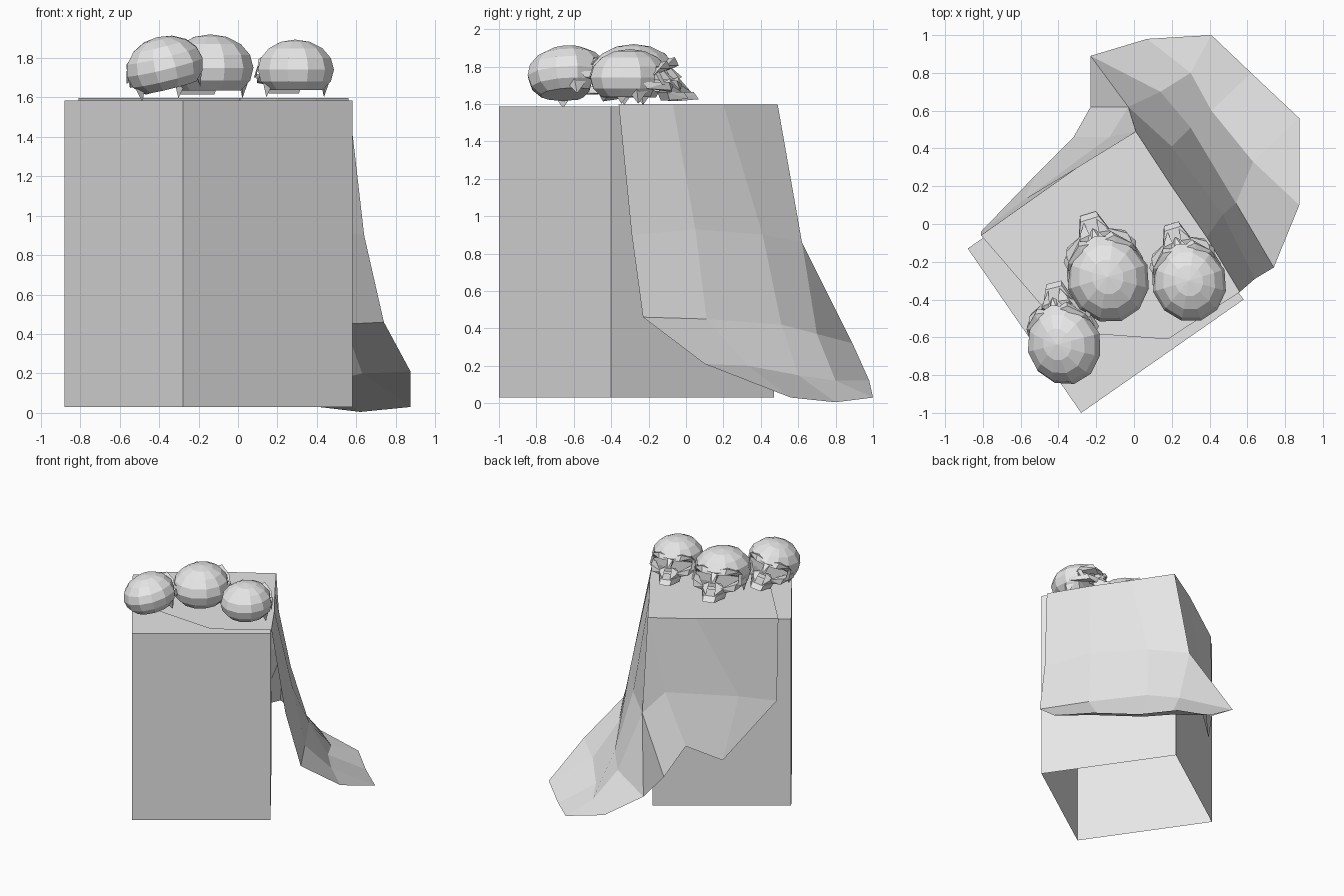
import bpy, bmesh
from mathutils import Matrix, Vector

cube = bpy.data.objects.get("Cube")
if cube:
    bpy.data.objects.remove(cube)

grey = bpy.data.materials.new("plain_grey")
grey.use_nodes = True
grey.diffuse_color = (0.8, 0.8, 0.8, 1)
grey.node_tree.nodes["Principled BSDF"].inputs["Base Color"].default_value = grey.diffuse_color


def finish(bm, name, matrix=None):
    mesh = bpy.data.meshes.new(name)
    bm.to_mesh(mesh)
    bm.free()
    mesh.materials.append(grey)
    obj = bpy.data.objects.new(name, mesh)
    bpy.context.collection.objects.link(obj)
    if matrix:
        obj.matrix_world = matrix
    return obj


def add_face(bm, points):
    """Add a face, dropping repeated neighbouring points."""
    kept = []
    for p in points:
        if p not in kept:
            kept.append(p)
    if len(kept) > 2:
        bm.faces.new([bm.verts.new(p) for p in kept])


def add_sheet(bm, rows):
    for upper, lower in zip(rows, rows[1:]):
        for i in range(len(upper) - 1):
            add_face(bm, (upper[i], lower[i], lower[i + 1], upper[i + 1]))


def add_hull(bm, points):
    verts = [bm.verts.new(p) for p in points]
    result = bmesh.ops.convex_hull(bm, input=verts)
    spare = {v for v in result["geom_interior"] + result["geom_unused"]
             if isinstance(v, bmesh.types.BMVert)}
    bmesh.ops.delete(bm, geom=list(spare), context="VERTS")


# Pedestal: turned box, open underneath
bm = bmesh.new()
plan = [(-.88, -.13), (-.28, -1), (.58, -.4), (-.02, .47)]
low = [bm.verts.new((x, y, .03)) for x, y in plan]
high = [bm.verts.new((x, y, 1.585)) for x, y in plan]
bm.faces.new(high)
for i in range(4):
    j = (i + 1) % 4
    bm.faces.new((low[i], low[j], high[j], high[i]))
finish(bm, "pedestal")

# Cloth: flat top, wide flaring side fall and shorter back fall
TOP = 1.597
near, edge_a, edge_b = (.56, -.36, TOP), (.385, -.07, TOP), (.2, .2, TOP)
corner, edge_c, far = (.01, .49, TOP), (-.3, .3, TOP), (-.81, -.06, TOP)
fold, hem, tuck = (-.03, .62, .86), (-.23, .89, .32), (-.23, .62, .38)
tip, side_end, far_end = (.875, .1, .21), (.07, .98, .12), (-.81, -.04, .92)
bm = bmesh.new()
add_face(bm, (near, edge_a, edge_b, corner, edge_c, far, (-.37, -.57, TOP), (.18, -.61, TOP)))
add_sheet(bm, [
    (near, edge_a, edge_b, corner, corner),
    ((.64, -.29, .9), (.47, .05, .93), (.2, .41, .9), fold, fold),
    ((.74, -.23, .46), (.54, .11, .45), (.3, .51, .42), (.14, .7, .37), hem),
    (tip, (.63, .33, .2), (.41, .6, .15), (.3, .8, .12), side_end),
    (tip, (.875, .56, .03), (.62, .8, .005), (.41, 1, .03), side_end)])
add_sheet(bm, [
    (corner, corner, edge_c, far),
    (fold, (-.13, .46, 1), (-.58, .13, .96), far_end),
    (tuck, (-.32, .46, .6), (-.52, .26, .46), far_end)])
add_face(bm, (fold, hem, tuck))
bmesh.ops.remove_doubles(bm, verts=bm.verts, dist=.001)
bmesh.ops.recalc_face_normals(bm, faces=bm.faces)
cloth = finish(bm, "draped_cloth")
if cloth.data.polygons[0].normal.z < 0:
    cloth.data.flip_normals()


def make_skull(name, place, scale, turn, roll):
    bm = bmesh.new()
    # Cranium, cut flat below and pushed back behind the eye sockets
    bmesh.ops.create_uvsphere(bm, u_segments=12, v_segments=8, radius=1)
    for v in bm.verts:
        v.co = Vector((v.co.x * .22, v.co.y * .245, v.co.z * .17 + .145))
        if v.co.y > .1 and v.co.z < .2:
            v.co.y = .1
        if v.co.y > 0:
            v.co.x *= 1 - v.co.y * .6
        v.co.z = max(v.co.z, .03)
    bmesh.ops.dissolve_degenerate(bm, edges=bm.edges, dist=.001)
    # Nasal bridge
    add_hull(bm, [(.025, .19, .2), (-.025, .19, .2), (.02, .25, .13),
                  (-.02, .25, .13), (0, .27, .14), (0, .1, .13)])
    # Tooth row of the upper jaw
    add_hull(bm, [(s * x, y, z) for s in (1, -1) for x, y, z in
                  ((.1, .2, .06), (.09, .22, .01), (.045, .35, .02), (.05, .32, .06))])
    for s in (1, -1):
        parts = {
            "brow": ((.01, .2, .18), (.02, .19, .22), (.1, .2, .245), (.18, .13, .2),
                     (.19, .09, .16), (.09, .225, .2), (.08, .1, .22)),
            "cheek": ((.2, .02, .12), (.21, .04, .08), (.17, .19, .12), (.16, .21, .07),
                      (.07, .25, .1), (.09, .23, .06), (.15, .12, .08)),
            "jaw_side": ((.025, .24, .14), (.035, .31, .06), (.09, .23, .1),
                         (.1, .21, .05), (.05, .2, .12)),
            "temple": ((.19, .1, .17), (.17, .13, .18), (.18, .17, .1), (.2, .14, .1)),
            "ear_spike": ((.2, -.02, .09), (.17, .06, .07), (.15, -.06, .07),
                          (.17, 0, -.01)),
        }
        for points in parts.values():
            add_hull(bm, [(s * x, y, z) for x, y, z in points])
    bmesh.ops.recalc_face_normals(bm, faces=bm.faces)
    finish(bm, name, Matrix.Translation(place) @ Matrix.Rotation(turn, 4, "Z")
           @ Matrix.Rotation(roll, 4, "Y") @ Matrix.Scale(scale, 4))


# Three skulls resting on the cloth
make_skull("middle_skull", (-.14, -.28, 1.605), 1, .3, 0)
make_skull("left_skull", (.29, -.3, 1.61), .9, .3, 0)
make_skull("right_skull", (-.34, -.62, 1.625), .92, .25, -.25)
